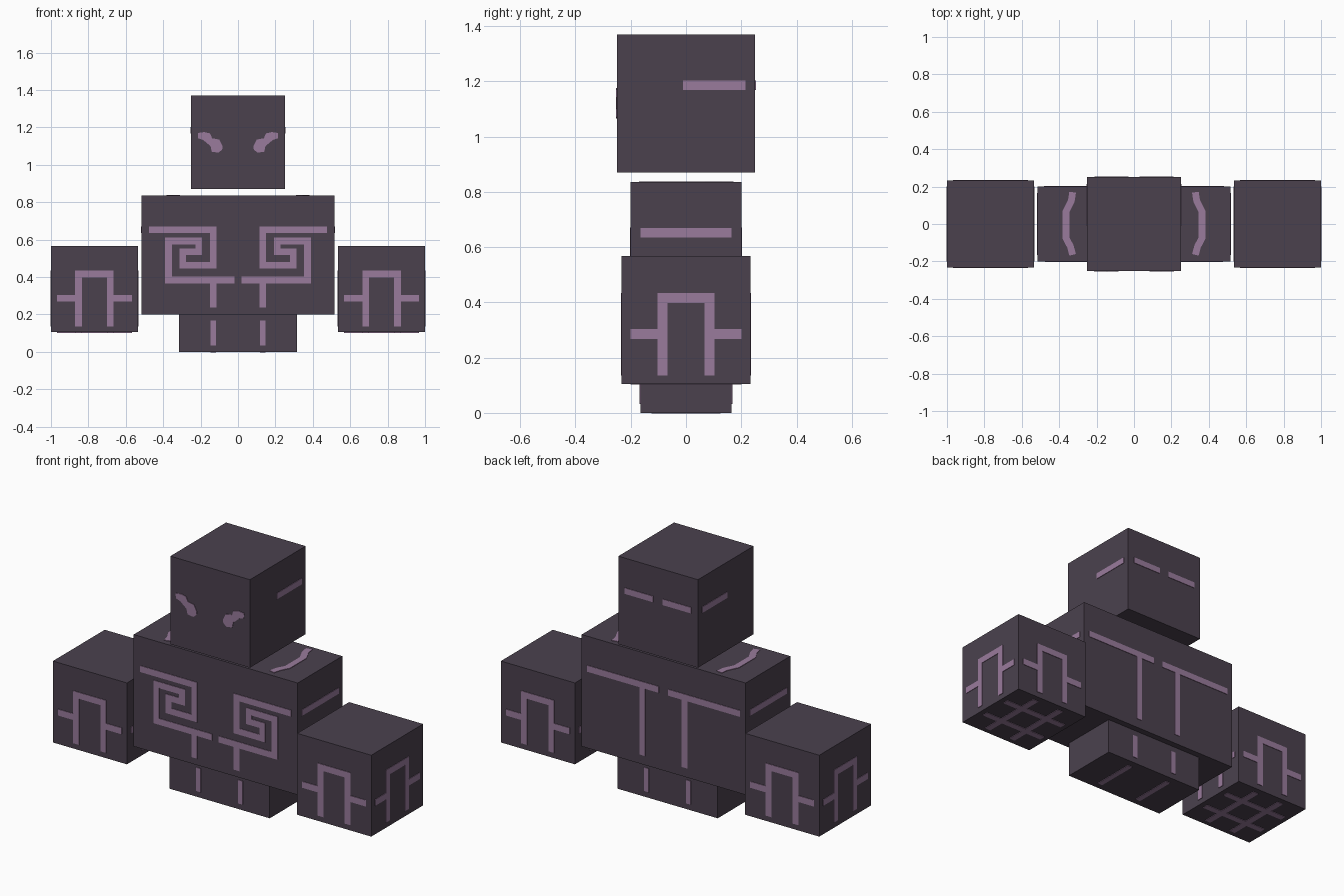
import bpy, bmesh
from mathutils import Vector

if "Cube" in bpy.data.objects:
    bpy.data.objects.remove(bpy.data.objects["Cube"], do_unlink=True)


def material(name, rgb):
    m = bpy.data.materials.new(name)
    m.use_nodes = True
    m.diffuse_color = (*rgb, 1)
    bsdf = m.node_tree.nodes["Principled BSDF"]
    bsdf.inputs["Base Color"].default_value = (*rgb, 1)
    bsdf.inputs["Roughness"].default_value = 0.9
    return m


STONE = material("dark_stone", (0.070, 0.053, 0.076))
RUNE = material("pale_purple", (0.32, 0.198, 0.333))

X, Y, Z = Vector((1, 0, 0)), Vector((0, 1, 0)), Vector((0, 0, 1))
# Side name: the across and up directions of that box face
SIDES = {"front": (X, Z), "back": (-X, Z), "left": (Y, Z),
         "right": (-Y, Z), "top": (X, Y), "bottom": (X, -Y)}


def finish(name, bm, mat):
    mesh = bpy.data.meshes.new(name)
    bm.to_mesh(mesh)
    bm.free()
    mesh.materials.append(mat)
    obj = bpy.data.objects.new(name, mesh)
    bpy.context.collection.objects.link(obj)
    return obj


def block(name, centre, size):
    bm = bmesh.new()
    bmesh.ops.create_cube(bm, size=1)
    bmesh.ops.scale(bm, vec=size, verts=bm.verts)
    obj = finish(name, bm, STONE)
    obj.location = centre
    return name, Vector(centre), Vector(size)


def ribbon(path, width):
    """Outline quads of a mitred stroke along a 2D path."""
    pts = [Vector(p) for p in path]
    dirs = [(b - a).normalized() for a, b in zip(pts, pts[1:])]
    edges = []
    for i, p in enumerate(pts):
        a, b = dirs[max(i - 1, 0)], dirs[min(i, len(dirs) - 1)]
        na, nb = Vector((-a.y, a.x)), Vector((-b.y, b.x))
        off = (na + nb) / (1 + na.dot(nb)) * width / 2
        edges.append((p - off, p + off))
    return [(a[0], b[0], b[1], a[1]) for a, b in zip(edges, edges[1:])]


def mark(part, side, paths, width=0.036, mirrored=False, filled=False):
    """Thin plate on one side of a block, drawn relative to its centre."""
    name, centre, size = part
    u, v = SIDES[side]
    n = u.cross(v)
    base = centre + n * (abs(n.dot(size)) / 2 - 0.001)
    if mirrored:
        paths = paths + [[(-a, b) for a, b in p] for p in paths]
    bm = bmesh.new()
    for path in paths:
        cache = {}
        for poly in ([path] if filled else ribbon(path, width)):
            verts = []
            for a, b in poly:
                key = (round(a, 4), round(b, 4))
                if key not in cache:
                    cache[key] = bm.verts.new(base + u * a + v * b)
                verts.append(cache[key])
            face = bm.faces.new(verts)
            face.normal_update()
            if face.normal.dot(n) < 0:
                face.normal_flip()
    obj = finish(f"{name}_{side}_marking", bm, RUNE)
    mod = obj.modifiers.new("thickness", "SOLIDIFY")
    mod.thickness = 0.004
    mod.offset = 1


# Head with slanted eyes and a broken band
head = block("head", (0, 0, 1.12), (0.5, 0.5, 0.5))
eye = [(0.082, -0.02), (0.1, 0.015), (0.138, 0.022), (0.15, 0.048),
       (0.18, 0.055), (0.215, 0.05), (0.213, 0.022), (0.185, 0.012),
       (0.147, -0.02), (0.14, -0.05), (0.105, -0.055), (0.085, -0.04)]
mark(head, "front", [eye], mirrored=True, filled=True)
mark(head, "back", [[(0.03, 0.065), (0.21, 0.065)]], 0.034, mirrored=True)
mark(head, "left", [[(-0.01, 0.065), (0.215, 0.065)]], 0.034)
mark(head, "right", [[(0.01, 0.065), (-0.215, 0.065)]], 0.034)

# Torso with a square spiral, back bars and shoulder arcs
torso = block("torso", (0, 0, 0.5175), (1.03, 0.4, 0.635))
spiral = [(0.475, 0.135), (0.132, 0.135), (0.132, -0.055), (0.295, -0.055),
          (0.295, 0.018), (0.21, 0.018), (0.21, 0.075), (0.372, 0.075),
          (0.372, -0.133), (0.02, -0.133)]
mark(torso, "front", [spiral, [(0.132, -0.151), (0.132, -0.28)]], mirrored=True)
mark(torso, "back", [[(0.03, 0.135), (0.48, 0.135)],
                     [(0.132, 0.117), (0.132, -0.265)]], mirrored=True)
for side in ("left", "right"):
    mark(torso, side, [[(-0.165, 0.135), (0.165, 0.135)]], 0.034)
arc = [(0.328, 0.17), (0.335, 0.125), (0.364, 0.065),
       (0.364, -0.075), (0.34, -0.12), (0.328, -0.165)]
mark(torso, "top", [arc], mirrored=True)

# Hips with short dashes
hips = block("hips", (0, 0, 0.1), (0.63, 0.33, 0.2))
for side, reach in (("front", 0.067), ("back", 0.067), ("bottom", 0.125)):
    mark(hips, side, [[(0.132, -reach), (0.132, reach)]], 0.03, mirrored=True)

# Fists with an arch on each wall and a lattice underneath
arch = [(-0.085, -0.2), (-0.085, 0.08), (0.085, 0.08), (0.085, -0.2)]
arms = [[(s * 0.102, -0.05), (s * 0.2, -0.05)] for s in (-1, 1)]
lattice = []
for s in (-0.085, 0.085):
    lattice.append([(s, -0.2), (s, 0.2)])
    for a, b in ((-0.2, -0.103), (-0.067, 0.067), (0.103, 0.2)):
        lattice.append([(a, s), (b, s)])
for label, sign in (("left", 1), ("right", -1)):
    fist = block(f"{label}_fist", (sign * 0.7675, 0, 0.336),
                 (0.465, 0.465, 0.462))
    for side in ("front", "back", "left", "right"):
        mark(fist, side, [arch] + arms)
    mark(fist, "bottom", lattice)
